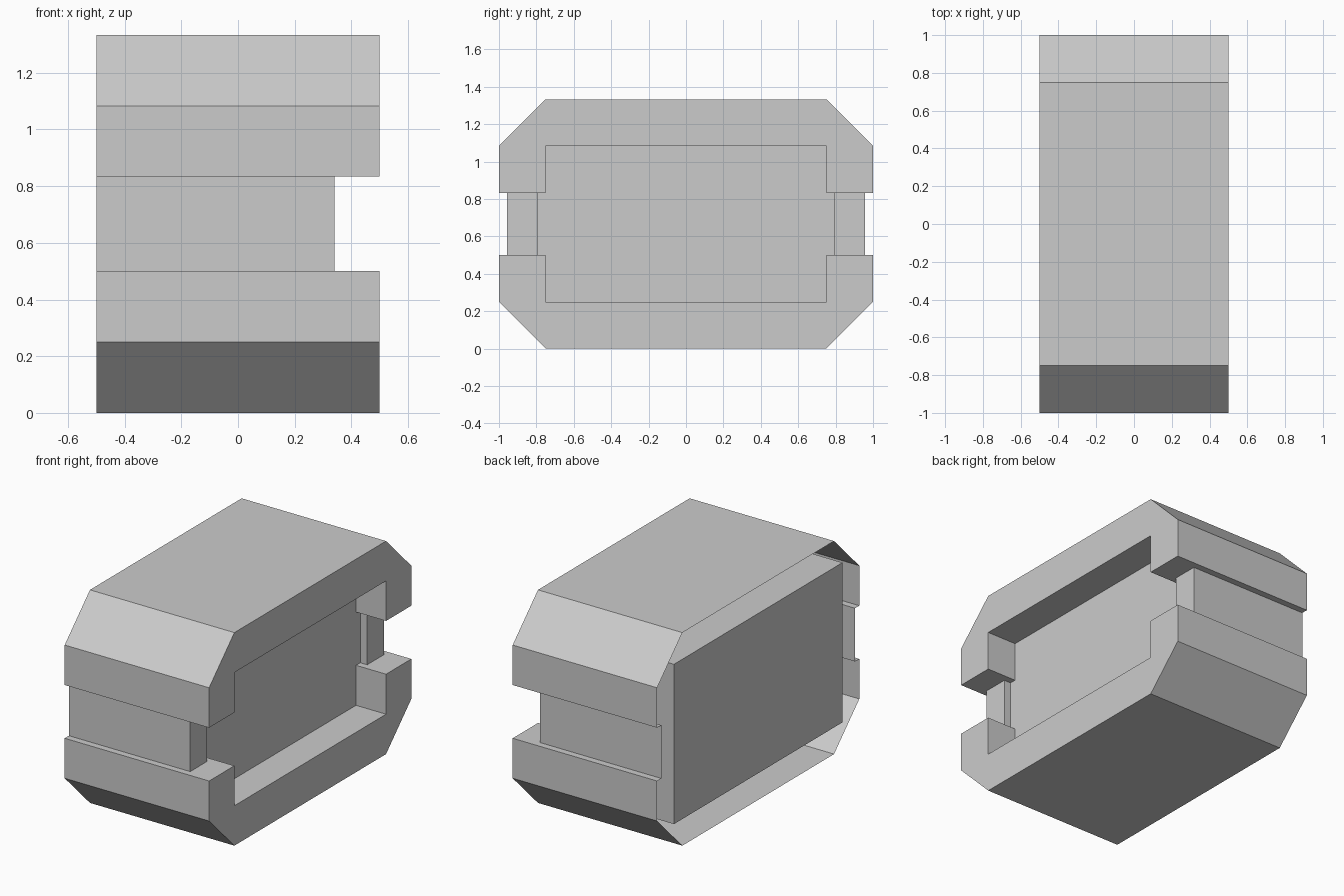
import bpy, bmesh

if "Cube" in bpy.data.objects:
    bpy.data.objects.remove(bpy.data.objects["Cube"])

MID = 2 / 3            # half of the total height, used as the mirror plane
BACK, FRONT = -0.5, 0.5
PLATE = 0.292          # depth of the recessed plate
RAIL = 0.34            # where the side rails end
SLOT = 1 / 6           # half height of the side slots


def strip(bm, path, a, b):
    """Sweep a 3D path (function of the sweep coordinate) from a to b."""
    lo, hi = path(a), path(b)
    for i in range(len(lo) - 1):
        face(bm, [lo[i], lo[i + 1], hi[i + 1], hi[i]])


def face(bm, points):
    bm.faces.new([bm.verts.new(p) for p in points])


def finish(bm, name, mirror_axis):
    bmesh.ops.remove_doubles(bm, verts=bm.verts, dist=1e-4)
    mesh = bpy.data.meshes.new(name)
    bm.to_mesh(mesh)
    bm.free()
    obj = bpy.data.objects.new(name, mesh)
    obj.location.z = MID
    bpy.context.collection.objects.link(obj)
    mod = obj.modifiers.new("mirror", 'MIRROR')
    mod.use_axis = [axis == mirror_axis for axis in "XYZ"]
    return obj


# Casing: upper half of the open-backed frame, mirrored downwards
bm = bmesh.new()
outer_half = [(1, SLOT), (1, 0.417), (0.75, MID)]
outer = outer_half + [(-y, z) for y, z in reversed(outer_half)]
inner_half = [(-0.75, SLOT), (-0.75, 0.417)]
inner = inner_half + [(-y, z) for y, z in reversed(inner_half)]
strip(bm, lambda x: [(x, y, z) for y, z in outer], BACK, FRONT)
strip(bm, lambda x: [(x, y, z) for y, z in inner], PLATE, FRONT)
face(bm, [(FRONT, y, z) for y, z in outer + inner])

# Slot ledges around each rail
ledge = [(BACK, 1), (BACK, 0.958), (RAIL, 0.958), (RAIL, 0.792),
         (PLATE, 0.792), (PLATE, 0.75), (FRONT, 0.75), (FRONT, 1)]
face(bm, [(x, y, SLOT) for x, y in reversed(ledge)])
face(bm, [(x, -y, SLOT) for x, y in ledge])
finish(bm, "casing", "Z")

# Side rails closing the slots, mirrored left to right
bm = bmesh.new()
rail = ledge[1:5]
strip(bm, lambda z: [(x, y, z) for x, y in rail], SLOT, -SLOT)
finish(bm, "side_rails", "Y")

# Inner box whose front is the recessed plate
bpy.ops.mesh.primitive_cube_add(size=1, location=((BACK + PLATE) / 2, 0, MID))
box = bpy.context.object
box.name = "inner_box"
box.scale = (PLATE - BACK, 5 / 3, 1)
